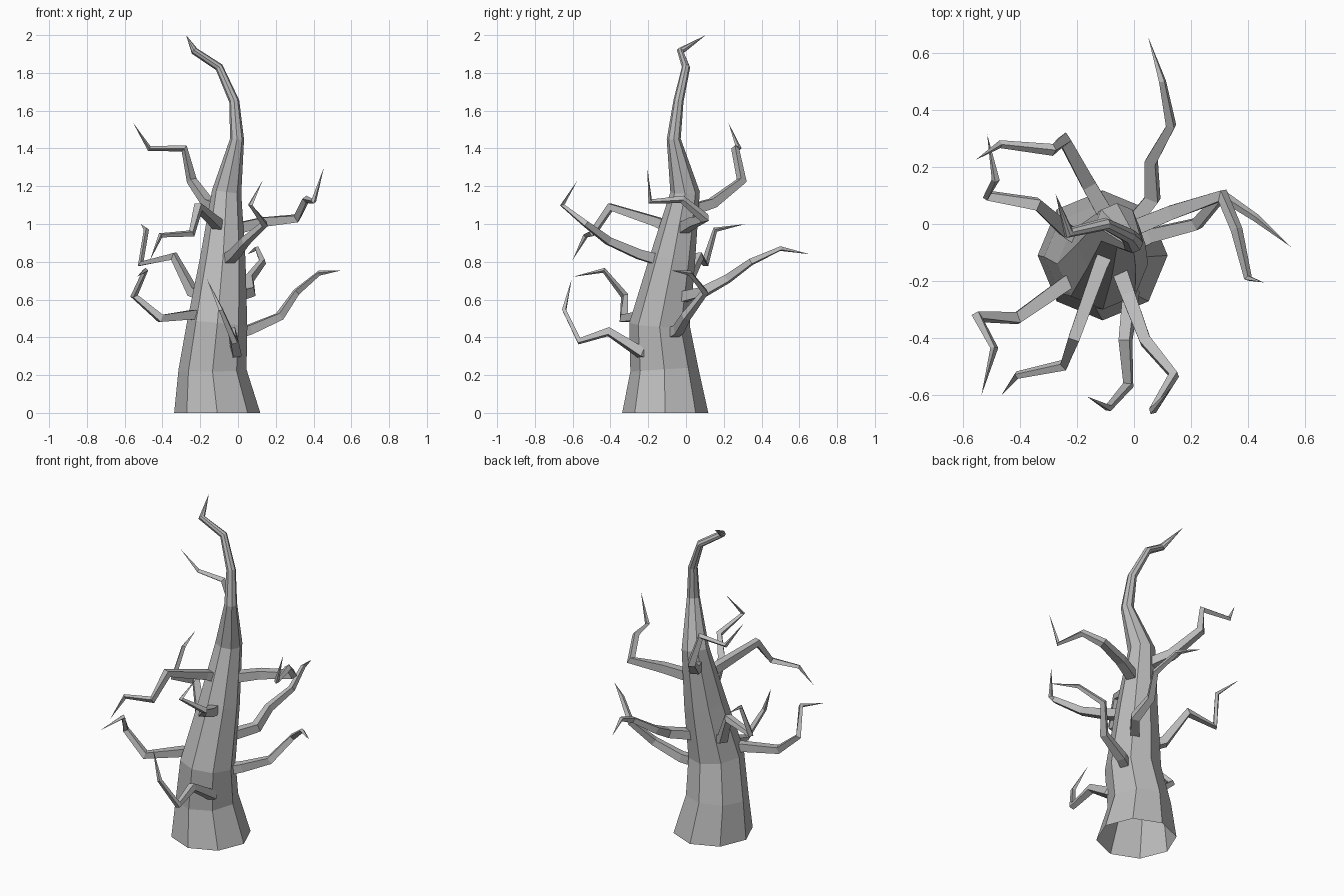
import bpy
import bmesh
import math
from mathutils import Vector

cube = bpy.data.objects.get("Cube")
if cube:
    bpy.data.objects.remove(cube, do_unlink=True)

# One plain grey for the whole tree
GREY = (0.5, 0.5, 0.5, 1)
bark = bpy.data.materials.new("grey bark")
bark.use_nodes = True
bark.diffuse_color = GREY
bark.node_tree.nodes["Principled BSDF"].inputs["Base Color"].default_value = GREY


def limb(name, points, radii, sides, normal, side):
    """Tapered, flat-faced tube along a path, open at the base, pointed at the tip."""
    dirs = [(b - a).normalized() for a, b in zip(points, points[1:])]
    bm = bmesh.new()
    rings = []
    for i, radius in enumerate(radii):
        if i > 0:
            # Carry the cross-section round each bend without twisting
            bend = (dirs[i - 1] + dirs[i]).normalized()
            side = (normal.rotation_difference(bend) @ side).normalized()
            normal = bend
        up = normal.cross(side)
        angles = [math.tau * k / sides for k in range(sides)]
        rings.append([bm.verts.new(points[i] + radius * (side * math.cos(a) + up * math.sin(a)))
                      for a in angles])
    tip = bm.verts.new(points[-1])
    for k in range(sides):
        j = (k + 1) % sides
        for low, high in zip(rings, rings[1:]):
            bm.faces.new((low[k], low[j], high[j], high[k]))
        bm.faces.new((rings[-1][k], rings[-1][j], tip))
    mesh = bpy.data.meshes.new(name)
    bm.to_mesh(mesh)
    bm.free()
    mesh.materials.append(bark)
    obj = bpy.data.objects.new(name, mesh)
    bpy.context.collection.objects.link(obj)


# Trunk: wide flat base, leaning and curling over at the top
trunk_path = [Vector(p) for p in (
    (-.11, -.11, 0), (-.135, -.115, .23), (-.11, -.14, .47), (-.08, -.07, .82),
    (-.06, -.005, 1.17), (-.005, -.065, 1.45), (-.02, -.04, 1.65),
    (-.1, 0, 1.83), (-.23, -.03, 1.915), (-.275, .105, 2))]
trunk_radii = [.228, .18, .16, .12, .078, .037, .027, .022, .02]
UP = Vector((0, 0, 1))
limb("trunk", trunk_path, trunk_radii, 8, UP, Vector((0, -1, 0)))


def trunk_core(height):
    """Point on the trunk's centre line at a height."""
    for low, high in zip(trunk_path, trunk_path[1:]):
        if height <= high.z:
            return low.lerp(high, (height - low.z) / (high.z - low.z))


def branch(name, *joints):
    """Square branch rising out of the trunk's core, thinning evenly to a point."""
    joints = [Vector(j) for j in joints]
    points = [trunk_core(joints[0].z - .05)] + joints
    radii = [.042 - .007 * i for i in range(len(joints))]
    normal = (points[1] - points[0]).normalized()
    across = normal.cross(UP).normalized()
    corner = (across + normal.cross(across)).normalized()
    limb(name, points, radii, 4, normal, corner)


# Crooked branches, from the lowest joint outside the trunk to the tip
branch("back_branch", (.065, .09, .64), (.06, .22, .71),
       (.13, .345, .8), (.1, .5, .87), (.05, .655, .84))
branch("left_low_branch", (.06, -.04, .44), (.22, 0, .51),
       (.31, .1, .64), (.43, .02, .74), (.55, -.08, .755))
branch("left_high_branch", (.13, .04, 1.01), (.31, .1, 1.03),
       (.36, -.02, 1.13), (.4, -.19, 1.12), (.455, -.205, 1.3))
branch("front_high_branch", (-.02, -.25, .84), (.04, -.41, .91),
       (.14, -.53, 1), (.065, -.655, 1.1), (.13, -.575, 1.23))
branch("front_low_branch", (-.01, -.24, .32), (-.03, -.41, .43),
       (-.02, -.565, .38), (-.09, -.645, .545), (-.165, -.605, .71))
branch("front_right_high_branch", (-.12, -.15, 1.01), (-.21, -.4, 1.09),
       (-.245, -.495, .95), (-.41, -.53, .94), (-.465, -.6, .81))
branch("front_right_low_branch", (-.24, -.21, .52), (-.41, -.33, .5),
       (-.55, -.325, .62), (-.49, -.435, .755), (-.535, -.6, .72))
branch("right_branch", (-.24, -.02, .64), (-.34, .07, .83),
       (-.515, .1, .79), (-.485, .155, .97), (-.515, .315, 1))
branch("back_right_branch", (-.16, .14, 1.11), (-.245, .295, 1.23),
       (-.285, .26, 1.4), (-.47, .28, 1.4), (-.555, .225, 1.535))
